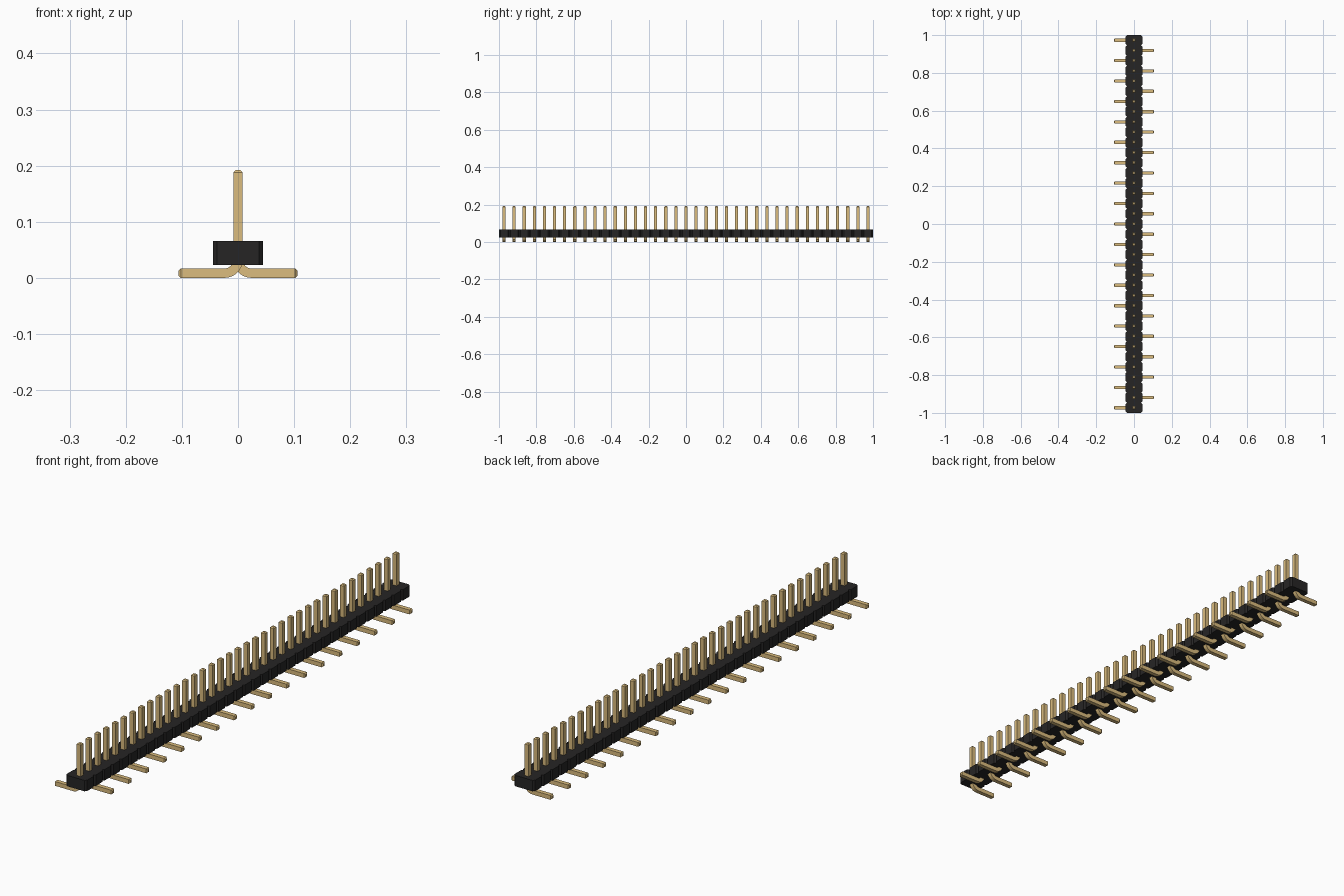
import bpy, bmesh
from math import sin, cos, pi
from mathutils import Vector

if "Cube" in bpy.data.objects:
    bpy.data.objects.remove(bpy.data.objects["Cube"])

COUNT = 37
PITCH = 2 / COUNT
HALF_W = 0.0445          # half width of the housing
CUT = 0.007              # corner cut of every housing segment
BOTTOM, TOP = 0.023, 0.0655
PIN = 0.0168             # pin thickness
PIN_TOP, FOOT_END = 0.192, 0.106
BEND = 0.024             # bend radius along the pin's centre


def material(name, color):
    m = bpy.data.materials.new(name)
    m.use_nodes = True
    m.diffuse_color = color
    m.node_tree.nodes["Principled BSDF"].inputs["Base Color"].default_value = color
    return m


def finish(bm, name, mat):
    bmesh.ops.recalc_face_normals(bm, faces=bm.faces)
    mesh = bpy.data.meshes.new(name)
    bm.to_mesh(mesh)
    bm.free()
    mesh.materials.append(mat)
    return mesh


def place(name, mesh):
    ob = bpy.data.objects.new(name, mesh)
    bpy.context.collection.objects.link(ob)
    return ob


black = material("black plastic", (0.0194, 0.0187, 0.0187, 1))
gold = material("gold metal", (0.708, 0.504, 0.209, 1))

# Housing: notched outline extruded upwards
side = []
for i in range(COUNT):
    y = -1 + i * PITCH
    side += [(HALF_W - CUT, y), (HALF_W, y + CUT), (HALF_W, y + PITCH - CUT)]
side.append((HALF_W - CUT, 1))
outline = side + [(-x, y) for x, y in reversed(side)]
bm = bmesh.new()
base = bm.faces.new([bm.verts.new((x, y, BOTTOM)) for x, y in outline])
ext = bmesh.ops.extrude_face_region(bm, geom=[base])
bmesh.ops.translate(bm, vec=(0, 0, TOP - BOTTOM),
                    verts=[g for g in ext["geom"] if isinstance(g, bmesh.types.BMVert)])
place("housing", finish(bm, "housing", black))

# Pin: square section swept down, round the bend and out along the foot
h = PIN / 2
TIP = 0.004
path = [(Vector((0, 0, PIN_TOP)), 0, h - TIP), (Vector((0, 0, PIN_TOP - TIP)), 0, h)]
STEPS = 8
for i in range(STEPS + 1):
    a = i / STEPS * pi / 2
    path.append((Vector((BEND - BEND * cos(a), 0, h + BEND - BEND * sin(a))), a, h))
path += [(Vector((FOOT_END - TIP, 0, h)), pi / 2, h),
         (Vector((FOOT_END, 0, h)), pi / 2, h - TIP)]
bm = bmesh.new()
rings = []
for centre, a, r in path:
    across = Vector((cos(a), 0, sin(a)))
    rings.append([bm.verts.new(centre + across * r * u + Vector((0, r * v, 0)))
                  for u, v in ((-1, -1), (1, -1), (1, 1), (-1, 1))])
for p, q in zip(rings, rings[1:]):
    for k in range(4):
        n = (k + 1) % 4
        bm.faces.new((p[k], p[n], q[n], q[k]))
bm.faces.new(rings[0])
bm.faces.new(rings[-1])
pin_mesh = finish(bm, "pin", gold)

# Row of pins, feet alternating between the two sides
for i in range(COUNT):
    to_right = i % 2 == 0
    pin = place(f"{'right' if to_right else 'left'}_pin_{i + 1}", pin_mesh)
    pin.location.y = -1 + (i + 0.5) * PITCH
    pin.rotation_euler.z = pi if to_right else 0
    pin.select_set(True)
    bpy.context.view_layer.objects.active = pin

# Smooth the bend, keep the square edges sharp
bpy.ops.object.shade_smooth_by_angle(angle=pi / 9)
